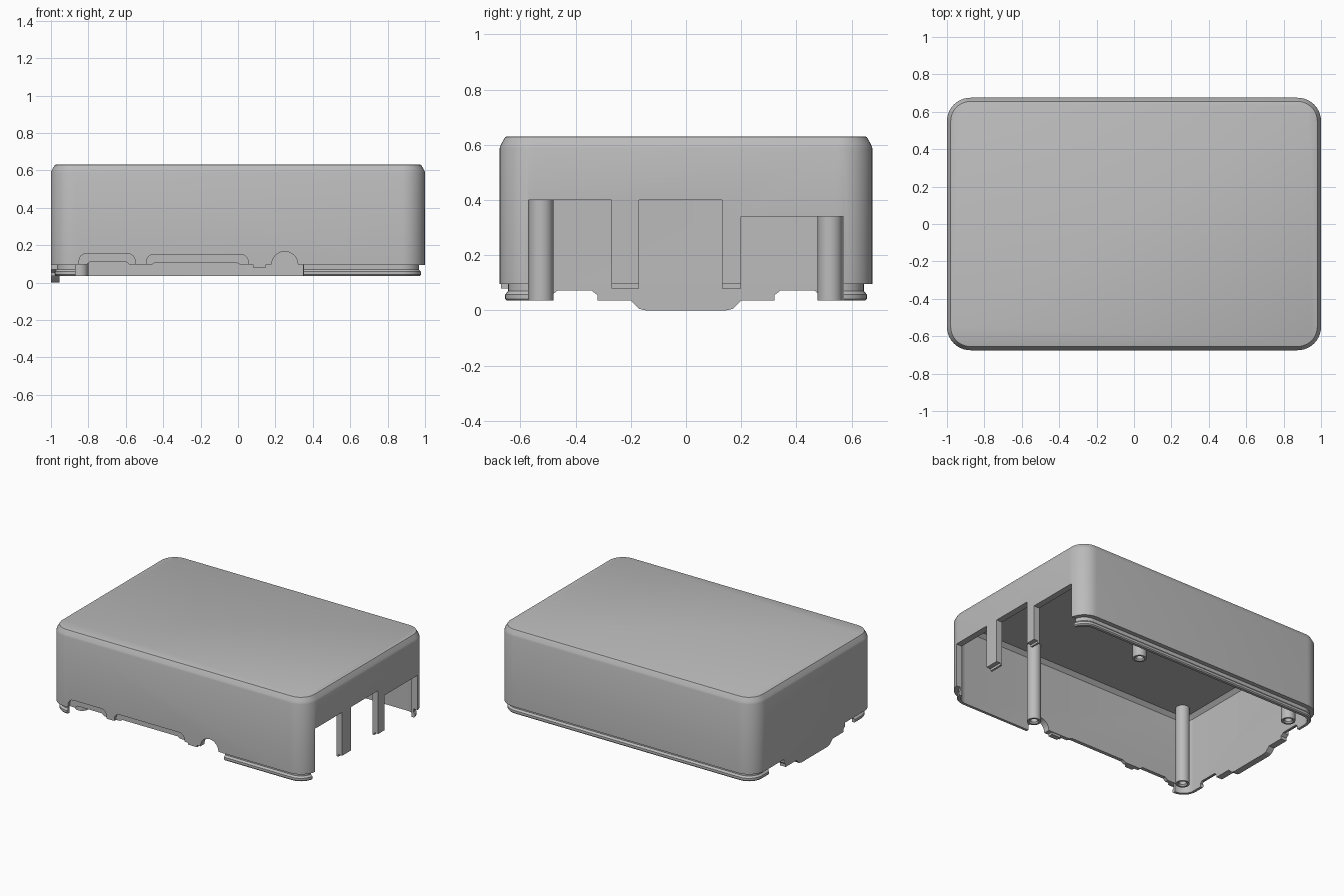
import bpy, bmesh, math

cube = bpy.data.objects.get("Cube")
if cube:
    bpy.data.objects.remove(cube, do_unlink=True)

grey = bpy.data.materials.new("light grey plastic")
grey.use_nodes = True
colour = (0.5, 0.5, 0.5, 1)
grey.diffuse_color = colour
grey.node_tree.nodes["Principled BSDF"].inputs["Base Color"].default_value = colour


def finish(name, bm):
    bmesh.ops.recalc_face_normals(bm, faces=bm.faces)
    mesh = bpy.data.meshes.new(name)
    bm.to_mesh(mesh)
    bm.free()
    mesh.materials.append(grey)
    ob = bpy.data.objects.new(name, mesh)
    bpy.context.collection.objects.link(ob)
    return ob


def activate(ob):
    bpy.ops.object.select_all(action='DESELECT')
    ob.select_set(True)
    bpy.context.view_layer.objects.active = ob


def smooth(ob):
    activate(ob)
    bpy.ops.object.shade_smooth_by_angle(angle=math.radians(25))


def loft(name, rings):
    """Skin a stack of point loops and cap both ends."""
    bm = bmesh.new()
    loops = [[bm.verts.new(p) for p in ring] for ring in rings]
    n = len(loops[0])
    for a, b in zip(loops, loops[1:]):
        for i in range(n):
            j = (i + 1) % n
            bm.faces.new((a[i], a[j], b[j], b[i]))
    bm.faces.new(loops[0])
    bm.faces.new(loops[-1])
    return finish(name, bm)


def prism(name, profile, axis, lo, hi):
    """Extrude a side profile along x or y."""
    if axis == 'x':
        rings = [[(d, u, z) for u, z in profile] for d in (lo, hi)]
    else:
        rings = [[(u, d, z) for u, z in profile] for d in (lo, hi)]
    return loft(name, rings)


def carve(target, cutter):
    mod = target.modifiers.new("cut", 'BOOLEAN')
    mod.operation = 'DIFFERENCE'
    mod.solver = 'EXACT'
    mod.object = cutter
    cutter.hide_render = True
    activate(target)
    bpy.ops.object.modifier_apply(modifier=mod.name)
    bpy.data.objects.remove(cutter, do_unlink=True)


HX, HY, RADIUS, STEPS = 1.0, 0.675, 0.125, 10


def rounded_ring(inset, z):
    r = RADIUS - inset
    pts = []
    for k, (sx, sy) in enumerate(((1, 1), (-1, 1), (-1, -1), (1, -1))):
        for s in range(STEPS + 1):
            a = math.pi / 2 * (k + s / STEPS)
            pts.append((sx * (HX - RADIUS) + r * math.cos(a),
                        sy * (HY - RADIUS) + r * math.sin(a), z))
    return pts


# Hollow lid: ceiling, inner wall, snap lip with bead, outer wall, chamfer
section = [(0.07, 0.59), (0.045, 0.565), (0.045, 0.035), (0.026, 0.035),
           (0.02, 0.042), (0.02, 0.058), (0.031, 0.07), (0.031, 0.095),
           (0, 0.095), (0, 0.588), (0.004, 0.6), (0.02, 0.628), (0.025, 0.63)]
shell = loft("lid_shell", [rounded_ring(i, z) for i, z in section])

# Tall connector openings on the right wall, leaving two hanging posts
carve(shell, prism("right_cutter", [
    (-.57, -.1), (-.57, .4), (-.27, .4), (-.27, .08), (-.17, .08), (-.17, .4),
    (.13, .4), (.13, .08), (.2, .08), (.2, .34), (.57, .34), (.57, -.1)],
    'x', 0.88, 1.1))

# Front wall: lip gap with shallow port openings and a round jack opening
jack = [(0.25 - 0.07 * math.cos(math.pi * i / 16),
         0.096 + 0.07 * math.sin(math.pi * i / 16)) for i in range(17)]
carve(shell, prism("front_cutter", [
    (-.87, -.1), (-.87, .096), (-.81, .096), (-.79, .112), (-.6, .112),
    (-.58, .096), (-.46, .096), (-.44, .108), (-.01, .108), (.01, .096)]
    + jack + [(.35, .096), (.35, -.1)], 'y', -0.8, -0.6))

# Shallow recesses around the front ports
for left, right, top in ((-.85, -.55, .155), (-.49, .055, .15)):
    arc = [(0.04 * (1 - math.cos(a)), 0.04 * (1 - math.sin(a)))
           for a in (math.pi / 8 * i for i in range(5))]
    profile = [(left, 0)] + [(left + u, top - v) for u, v in arc]
    profile += [(right - u, top - v) for u, v in reversed(arc)] + [(right, 0)]
    carve(shell, prism("recess_cutter", profile, 'y', -0.8, -0.655))

# Left wall: trim the lip beside the central tab
carve(shell, prism("left_cutter", [(-.48, -.1), (-.48, .06), (-.465, .072),
                                   (.465, .072), (.48, .06), (.48, -.1)],
                   'x', -1.1, -0.9))
smooth(shell)

# Flush tab hanging from the left wall
half = [(.34, .095), (.34, .07), (.32, .055), (.32, .035), (.2, .035),
        (.185, .02), (.17, .006), (.145, 0)]
tab = prism("left_tab", half + [(-y, z) for y, z in reversed(half)],
            'x', -1.0, -0.955)

# Small key under the front wall
prism("front_key", [(.08, .097), (.08, .08), (.15, .08), (.15, .097)],
      'y', -0.67, -0.635)


# Hollow screw posts under the ceiling
def circle(x, y, r, z, n=32):
    return [(x + r * math.cos(math.tau * i / n),
             y + r * math.sin(math.tau * i / n), z) for i in range(n)]


post_section = [(0.045, 0.6), (0.045, 0.035), (0.032, 0.035),
                (0.024, 0.045), (0.024, 0.3)]
for end, x in (("left", -0.845), ("right", 0.392)):
    for side, y in (("front", -0.525), ("back", 0.522)):
        smooth(loft(f"{side}_{end}_screw_post",
                    [circle(x, y, r, z) for r, z in post_section]))
